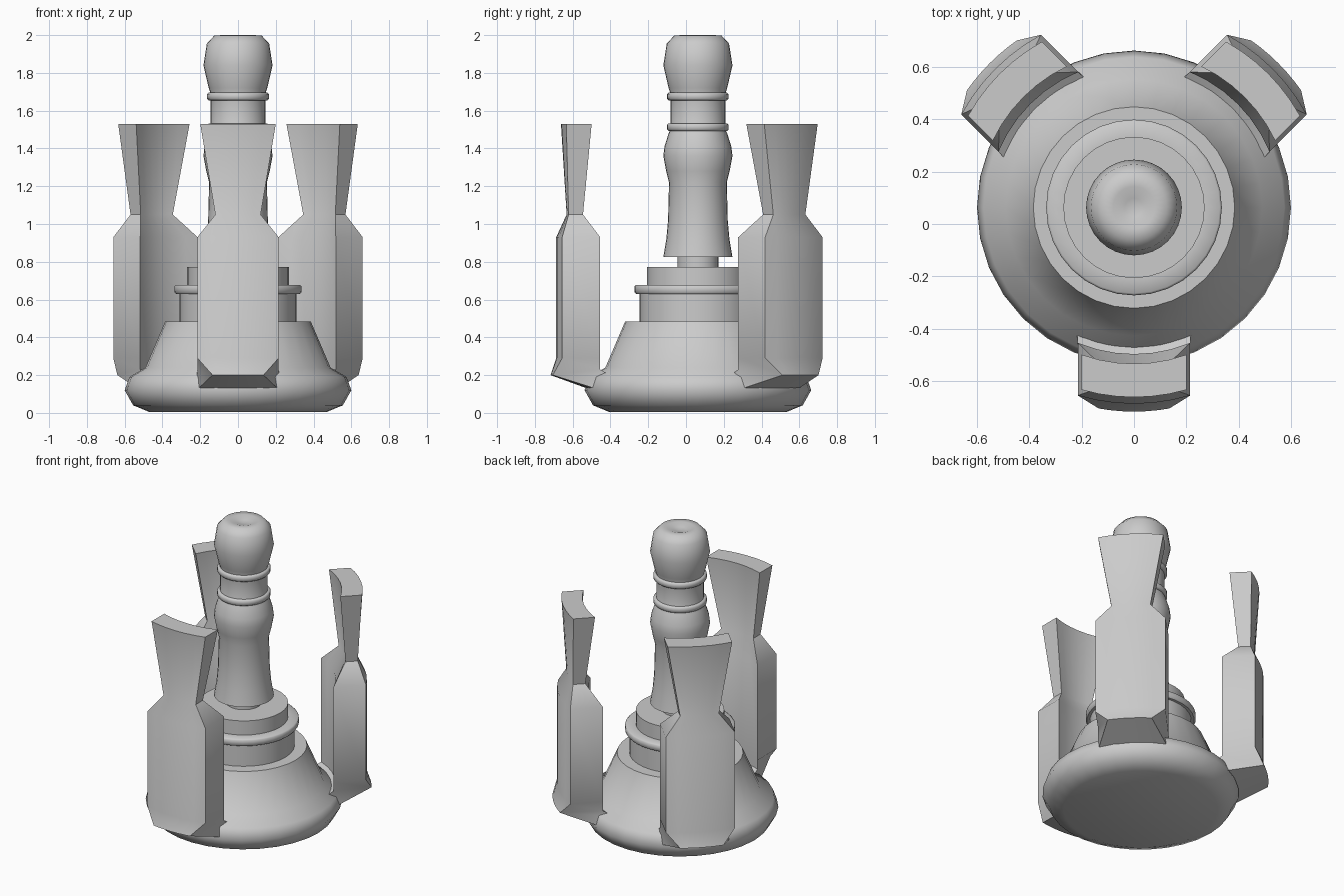
import bpy, bmesh, math
from mathutils import Matrix

cube = bpy.data.objects.get("Cube")
if cube:
    bpy.data.objects.remove(cube, do_unlink=True)

CENTRE_Y = 0.063

grey = bpy.data.materials.new("light_grey")
grey.use_nodes = True
grey.diffuse_color = (0.6, 0.6, 0.6, 1)
grey.node_tree.nodes["Principled BSDF"].inputs["Base Color"].default_value = (0.6, 0.6, 0.6, 1)


def finish(name, bm, angle):
    """Turn a bmesh into a smooth-shaded object that keeps sharp edges."""
    bmesh.ops.recalc_face_normals(bm, faces=bm.faces)
    mesh = bpy.data.meshes.new(name)
    bm.to_mesh(mesh)
    bm.free()
    mesh.materials.append(grey)
    obj = bpy.data.objects.new(name, mesh)
    bpy.context.collection.objects.link(obj)
    bpy.ops.object.select_all(action='DESELECT')
    bpy.context.view_layer.objects.active = obj
    obj.select_set(True)
    bpy.ops.object.shade_smooth_by_angle(angle=math.radians(angle))
    return obj


def lathe(name, profile, sides=32):
    """Revolve (radius, height) points about the body axis."""
    bm = bmesh.new()
    verts = [bm.verts.new((r, 0, z)) for r, z in profile]
    edges = [bm.edges.new(pair) for pair in zip(verts, verts[1:])]
    bmesh.ops.spin(bm, geom=verts + edges, cent=(0, 0, 0), axis=(0, 0, 1),
                   angle=math.tau, steps=sides, use_merge=False)
    bmesh.ops.remove_doubles(bm, verts=bm.verts, dist=0.0005)
    bmesh.ops.translate(bm, verts=bm.verts, vec=(0, CENTRE_Y, 0))
    return finish(name, bm, 50)


# Rounded base with a conical shoulder
lathe("base", [(0, 0.005), (0.47, 0.005), (0.555, 0.04), (0.6, 0.12), (0.575, 0.19),
               (0.49, 0.24), (0.385, 0.485), (0, 0.485)])

# Stepped collar and its raised rim
lathe("collar", [(0, 0.48), (0.31, 0.48), (0.31, 0.63), (0.328, 0.63), (0.336, 0.64),
                 (0.336, 0.67), (0.328, 0.677), (0.27, 0.677), (0.27, 0.772), (0, 0.772)])
lathe("neck", [(0, 0.76), (0.108, 0.76), (0.108, 0.84), (0, 0.84)])

# Waisted column with a rounded, dimpled cap
lathe("column", [(0, 0.825), (0.183, 0.825), (0.167, 0.92), (0.158, 1.02), (0.153, 1.22),
                 (0.168, 1.28), (0.183, 1.36), (0.177, 1.41), (0.155, 1.48), (0.145, 1.5),
                 (0.145, 1.69), (0.155, 1.72), (0.183, 1.84), (0.165, 1.955),
                 (0.125, 1.998), (0.08, 2.0), (0.035, 1.985), (0, 1.98)])
for name, z in (("lower_ring", 1.513), ("upper_ring", 1.675)):
    lathe(name, [(0.14, z - 0.02), (0.155, z - 0.02), (0.163, z - 0.012), (0.163, z + 0.012),
                 (0.155, z + 0.02), (0.14, z + 0.02)])

# Fin sections: inner (radius, height, half width), then outer
SECTIONS = [
    ((0.50, 0.19, 0.22), (0.56, 0.12, 0.22)),
    ((0.56, 0.23, 0.215), (0.78, 0.20, 0.135)),
    ((0.56, 0.29, 0.215), (0.75, 0.29, 0.215)),
    ((0.56, 0.93, 0.215), (0.75, 0.93, 0.215)),
    ((0.62, 1.05, 0.12), (0.695, 1.05, 0.12)),
    ((0.597, 1.53, 0.2), (0.725, 1.53, 0.2)),
]
STEPS = 6


def arc(radius, height, half):
    """Points across one curved fin wall, facing the front."""
    xs = [half * (2 * i / STEPS - 1) for i in range(STEPS + 1)]
    return [(x, -math.sqrt(radius ** 2 - x ** 2), height) for x in xs]


def fin(name, turn):
    bm = bmesh.new()
    rings = [[bm.verts.new(p) for p in arc(*inner) + arc(*outer)[::-1]]
             for inner, outer in SECTIONS]
    count = len(rings[0])
    for low, high in zip(rings, rings[1:]):
        for i in range(count):
            j = (i + 1) % count
            bm.faces.new((low[i], low[j], high[j], high[i]))
    for ring in (rings[0], rings[-1]):
        for i in range(STEPS):
            bm.faces.new((ring[i], ring[i + 1], ring[count - 2 - i], ring[count - 1 - i]))
    place = Matrix.Translation((0, CENTRE_Y, 0)) @ Matrix.Rotation(math.radians(turn), 4, 'Z')
    bmesh.ops.transform(bm, matrix=place, verts=bm.verts)
    finish(name, bm, 40)


# Three curved fins around the base
for name, turn in (("front_fin", 0), ("back_left_fin", 135), ("back_right_fin", -135)):
    fin(name, turn)
